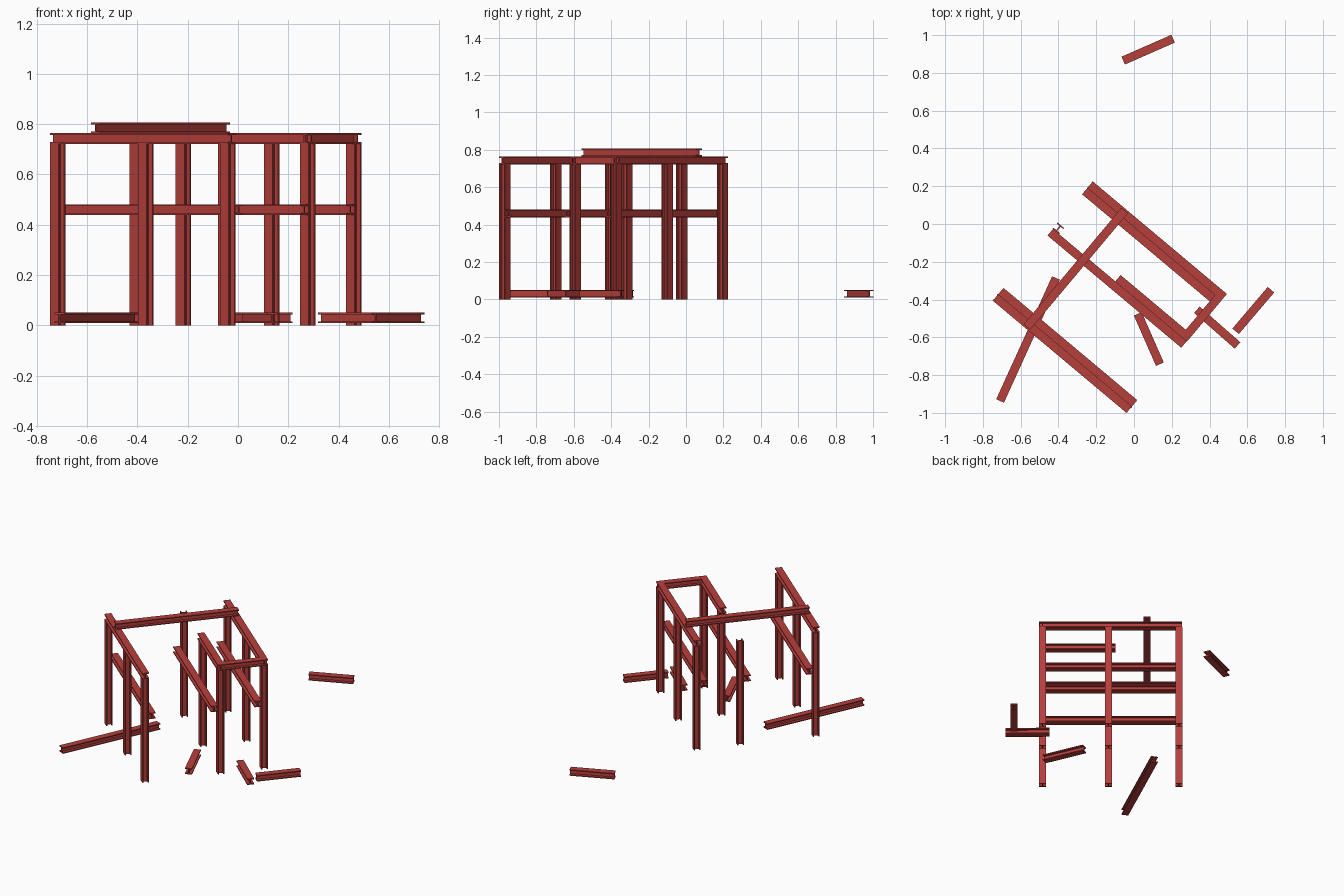
import bpy, bmesh, math
from mathutils import Vector, Matrix

if "Cube" in bpy.data.objects:
    bpy.data.objects.remove(bpy.data.objects["Cube"])

W, H, T = 0.045, 0.042, 0.007      # flange width, section depth, plate thickness
ANG = math.radians(-40)
U = Vector((math.cos(ANG), math.sin(ANG), 0))     # along the rows
N = Vector((-U.y, U.x, 0))                        # across the rows
Z = Vector((0, 0, 1))
ORIGIN = Vector((-0.217, 0.195, 0))               # first post of the back row

steel = bpy.data.materials.new("red_steel")
steel.diffuse_color = (0.47, 0.05, 0.045, 1)
steel.use_nodes = True
steel.node_tree.nodes["Principled BSDF"].inputs["Base Color"].default_value = steel.diffuse_color


def beam(name, a, b, up=Z):
    """I-section bar from a to b; flanges face +/- up."""
    a, b = Vector(a), Vector(b)
    d = (b - a).normalized()
    side = up.cross(d)
    w, h, t = W / 2, H / 2, T / 2
    half = [(t, -h + T), (t, h - T), (w, h - T), (w, h)]
    prof = [(w, -h), (w, -h + T)] + half
    prof += [(-x, -y) for x, y in prof]
    bm = bmesh.new()
    face = bm.faces.new([bm.verts.new(a + side * x + up * y) for x, y in prof])
    ext = bmesh.ops.extrude_face_region(bm, geom=[face], use_keep_orig=True)
    verts = [g for g in ext["geom"] if isinstance(g, bmesh.types.BMVert)]
    bmesh.ops.translate(bm, verts=verts, vec=b - a)
    bmesh.ops.recalc_face_normals(bm, faces=bm.faces)
    me = bpy.data.meshes.new(name)
    bm.to_mesh(me)
    bm.free()
    me.materials.append(steel)
    ob = bpy.data.objects.new(name, me)
    bpy.context.collection.objects.link(ob)
    return ob


def at(u, n, z):
    """Point in the rotated frame grid."""
    return ORIGIN + U * u + N * n + Z * z


POSTS = (0, 0.458, 0.884)                          # post spacing along a row
ROWS = {"back": 0, "middle": -0.285, "front": -0.779}
OVER = 0.02
LEN = POSTS[-1]
TOP, MID, GROUND = 0.743, 0.46, 0.03
off = (W + H) / 2

for row, n in ROWS.items():
    # posts
    for i, u in enumerate(POSTS):
        beam(f"{row}_post_{i + 1}", at(u, n, 0), at(u, n, 0.722), up=N)
    # mid-height rails fixed to the inner flange of the posts
    s = off if row == "front" else -off
    beam(f"{row}_mid_rail", at(-OVER, n + s, MID), at(LEN + OVER, n + s, MID))
    # top beams, the middle row spans only one bay
    start = POSTS[1] - 0.047 if row == "middle" else -OVER
    beam(f"{row}_top_beam", at(start, n, TOP), at(LEN + OVER, n, TOP))

# end beam joining middle and back rows
beam("end_top_beam", at(LEN, ROWS["middle"] - OVER, TOP), at(LEN, OVER, TOP))

# loose beam resting across the top
beam("resting_cross_beam", at(0.208, -0.792, TOP + H), at(0.208, 0.013, TOP + H))

# loose beams lying on the ground
loose = [((-0.057, 0.865), (0.207, 0.981)),
         ((-0.413, -0.286), (-0.709, -0.937)),
         ((0.02, -0.476), (0.137, -0.742)),
         ((0.333, -0.454), (0.548, -0.643)),
         ((0.725, -0.348), (0.538, -0.568))]
for i, (a, b) in enumerate(loose):
    beam(f"loose_beam_{i + 1}", (*a, GROUND), (*b, GROUND))
